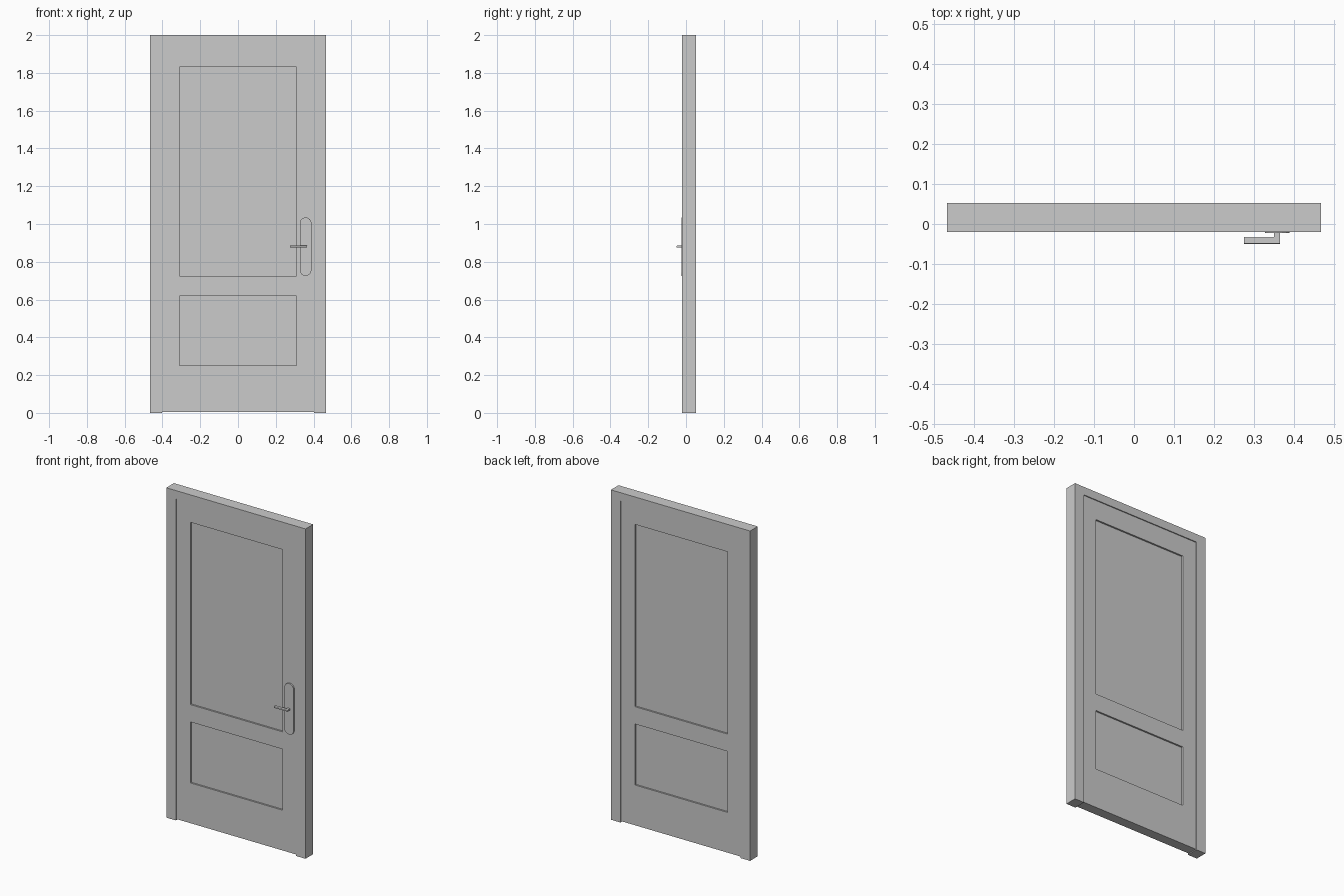
import bpy, bmesh, math
from mathutils import Vector

if "Cube" in bpy.data.objects:
    bpy.data.objects.remove(bpy.data.objects["Cube"])


def finish(name, bm):
    bmesh.ops.recalc_face_normals(bm, faces=bm.faces)
    me = bpy.data.meshes.new(name)
    bm.to_mesh(me)
    bm.free()
    ob = bpy.data.objects.new(name, me)
    bpy.context.collection.objects.link(ob)
    return ob


def extrude_xz(name, pts, y0, y1):
    """Prism from an (x, z) outline, running from y0 to y1."""
    bm = bmesh.new()
    face = bm.faces.new([bm.verts.new((x, y0, z)) for x, z in pts])
    new = bmesh.ops.extrude_face_region(bm, geom=[face])["geom"]
    verts = [v for v in new if isinstance(v, bmesh.types.BMVert)]
    bmesh.ops.translate(bm, verts=verts, vec=(0, y1 - y0, 0))
    return finish(name, bm)


def box_mesh(x0, x1, y0, y1, z0, z1):
    bm = bmesh.new()
    bmesh.ops.create_cube(bm, size=1)
    for v in bm.verts:
        v.co = Vector(((x0 + x1) / 2 + v.co.x * (x1 - x0),
                       (y0 + y1) / 2 + v.co.y * (y1 - y0),
                       (z0 + z1) / 2 + v.co.z * (z1 - z0)))
    return bm


# Frame: one inverted U with flat jambs and head
W, IN, HEAD = 0.467, 0.403, 1.95
FRONT, BACK, STEP = -0.02, 0.053, 0.006
extrude_xz("door_frame",
           [(-W, 0), (-IN, 0), (-IN, HEAD), (IN, HEAD), (IN, 0),
            (W, 0), (W, 2), (-W, 2)], FRONT, BACK)

# Leaf: slab set back slightly, with two sunken panels on each side
PX, PANELS = 0.31, [(0.25, 0.62), (0.725, 1.83)]
bm = box_mesh(-IN, IN, FRONT + STEP, BACK - STEP, 0.006, HEAD)
cuts = [((x, 0, 0), (1, 0, 0)) for x in (-PX, PX)]
cuts += [((0, 0, z), (0, 0, 1)) for pair in PANELS for z in pair]
for co, no in cuts:
    bmesh.ops.bisect_plane(bm, geom=bm.verts[:] + bm.edges[:] + bm.faces[:],
                           plane_co=co, plane_no=no)
bm.normal_update()
sunken = []
for f in bm.faces:
    c = f.calc_center_median()
    if abs(f.normal.y) > 0.9 and abs(c.x) < PX and any(a < c.z < b for a, b in PANELS):
        sunken.append(f)
bmesh.ops.inset_individual(bm, faces=sunken, thickness=0, depth=-0.01)
finish("door_leaf", bm)

# Handle plate: thin stadium on the front
CX, R, LOW, HIGH, N = 0.358, 0.031, 0.756, 1.004, 8
outline = []
for cz, start in ((HIGH, 0), (LOW, math.pi)):
    for i in range(N + 1):
        a = start + math.pi * i / N
        outline.append((CX + R * math.cos(a), cz + R * math.sin(a)))
extrude_xz("handle_plate", outline, FRONT + STEP, -0.023)

# Handle neck and lever
finish("handle_neck", box_mesh(0.350, 0.365, -0.036, -0.022, 0.875, 0.885))
bm = box_mesh(0.275, 0.365, -0.05, -0.032, 0.875, 0.885)
bmesh.ops.bevel(bm, geom=[e for e in bm.edges
                          if abs(e.verts[0].co.x - e.verts[1].co.x) > 0.05],
                offset=0.003, segments=2, affect='EDGES', profile=0.5)
finish("handle_lever", bm)
